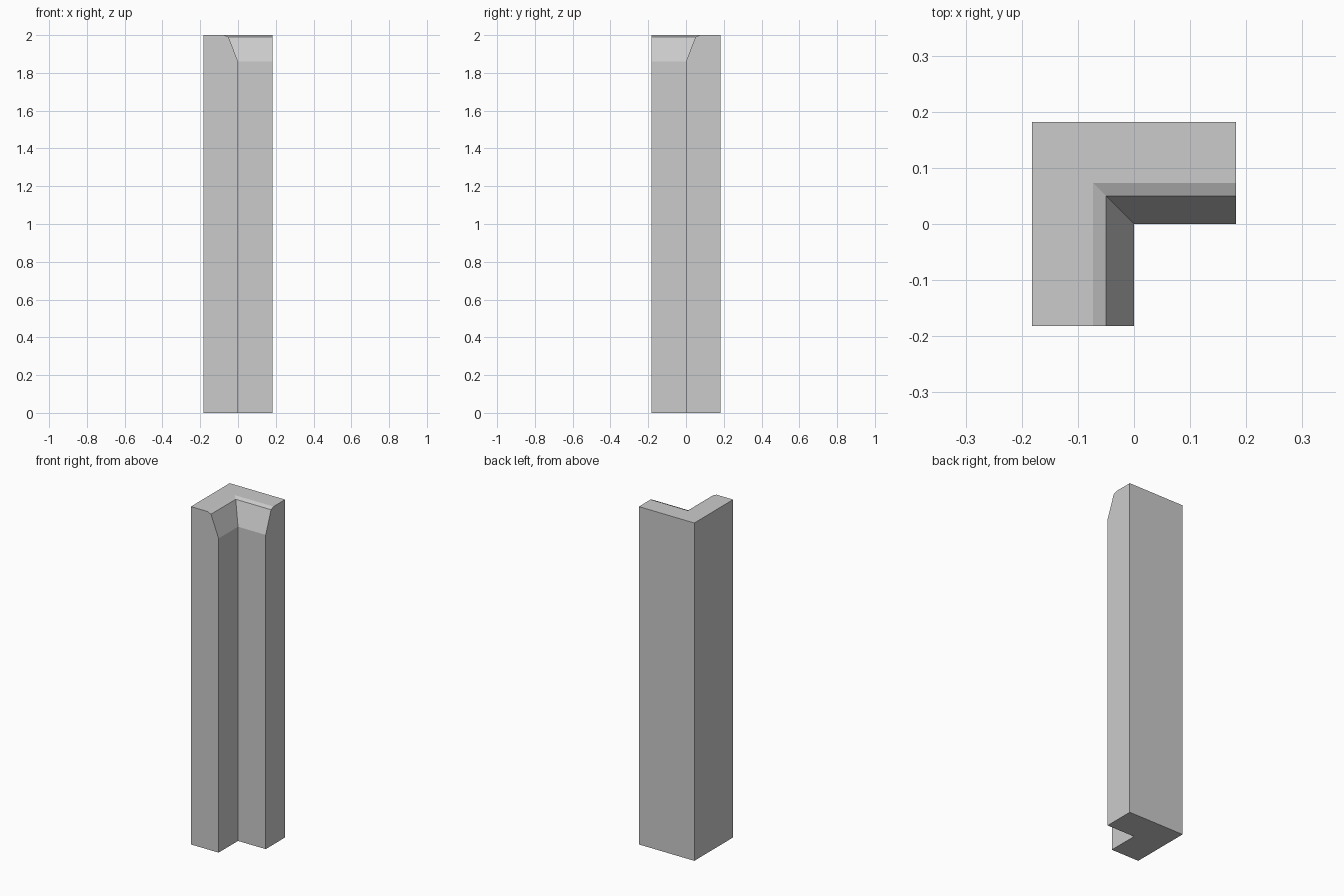
import bpy, bmesh

if "Cube" in bpy.data.objects:
    bpy.data.objects.remove(bpy.data.objects["Cube"])

H = 0.1815  # half width of the footprint

# Cross-section of the wall: (distance from inner face, height)
profile = [(0, 0), (0, 1.86), (0.05, 1.99), (0.073, 2.0), (H, 2.0), (H, 0)]

# Sweep the section along an L-shaped path with a mitred corner
stations = [
    lambda d: (-d, -H),
    lambda d: (-d, d),
    lambda d: (H, d),
]

bm = bmesh.new()
rings = [[bm.verts.new((*place(d), z)) for d, z in profile] for place in stations]
n = len(profile)
for a, b in zip(rings, rings[1:]):
    for i in range(n):
        j = (i + 1) % n
        bm.faces.new((a[i], a[j], b[j], b[i]))

# End caps
bm.faces.new(rings[0])
bm.faces.new(rings[-1])
bmesh.ops.recalc_face_normals(bm, faces=bm.faces)

mesh = bpy.data.meshes.new("corner_pillar")
bm.to_mesh(mesh)
bm.free()
pillar = bpy.data.objects.new("corner_pillar", mesh)
bpy.context.collection.objects.link(pillar)
